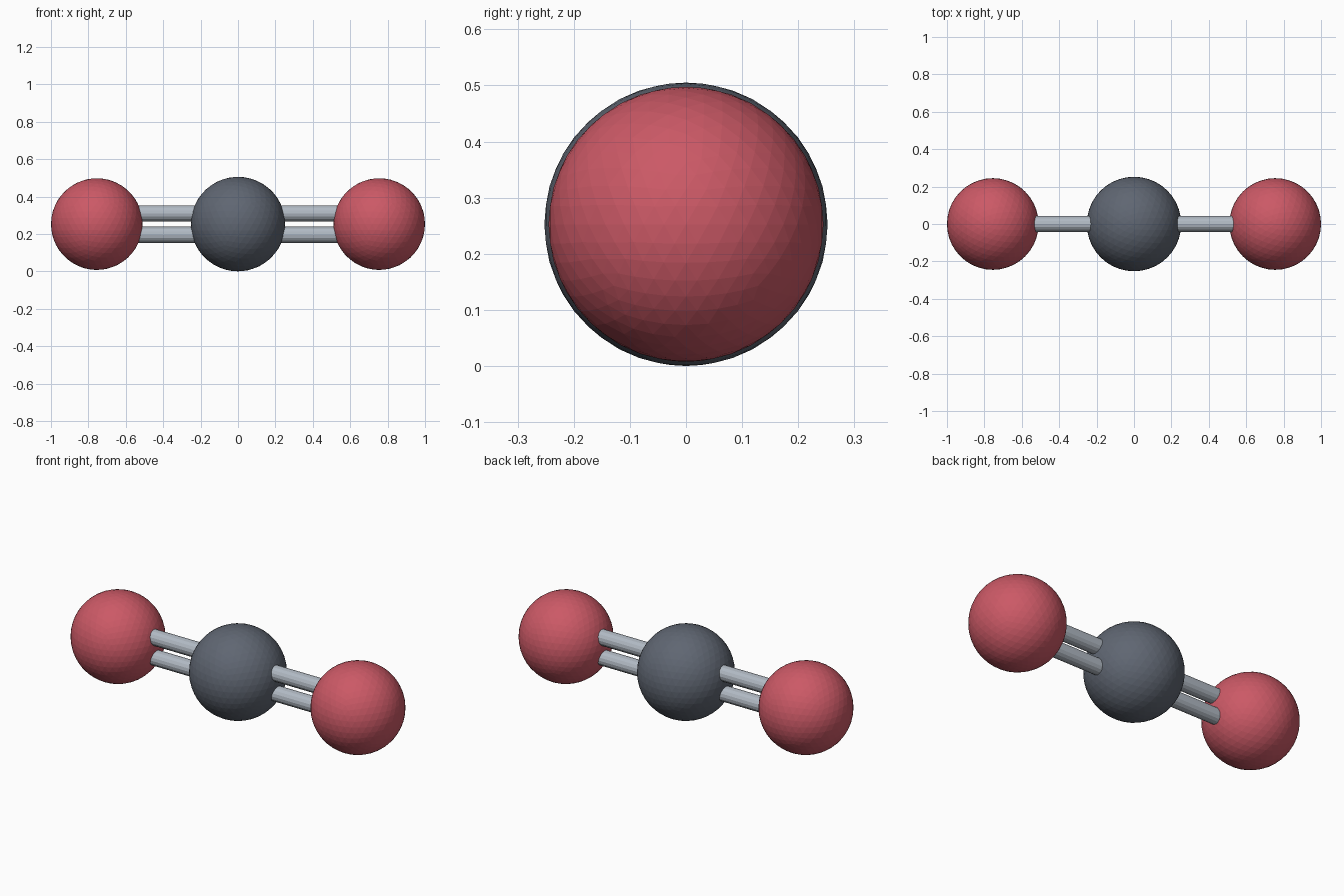
import bpy
import math

if "Cube" in bpy.data.objects:
    bpy.data.objects.remove(bpy.data.objects["Cube"], do_unlink=True)

MID = 0.2525  # height of the shared axis


def material(name, color):
    mat = bpy.data.materials.new(name)
    mat.use_nodes = True
    mat.diffuse_color = color
    mat.node_tree.nodes["Principled BSDF"].inputs["Base Color"].default_value = color
    return mat


red = material("red", (0.60, 0.10, 0.133, 1))
charcoal = material("charcoal", (0.115, 0.133, 0.168, 1))
silver = material("silver", (0.44, 0.49, 0.55, 1))


def finish(name, mat):
    obj = bpy.context.object
    obj.name = name
    obj.data.materials.append(mat)


def ball(name, x, radius, mat):
    bpy.ops.mesh.primitive_ico_sphere_add(subdivisions=4, radius=radius, location=(x, 0, MID))
    finish(name, mat)


def rod(name, x, z):
    bpy.ops.mesh.primitive_cylinder_add(vertices=16, radius=0.043, depth=0.6,
                                        location=(x, 0, z), rotation=(0, math.pi / 2, 0))
    finish(name, silver)


# Central ball
ball("center_ball", 0, 0.2525, charcoal)

# Outer balls and the paired rods joining them to the centre
for side, sign in (("left", 1), ("right", -1)):
    ball(side + "_ball", sign * 0.755, 0.245, red)
    for level, offset in (("upper", 0.057), ("lower", -0.057)):
        rod(f"{side}_{level}_rod", sign * 0.38, MID + offset)
